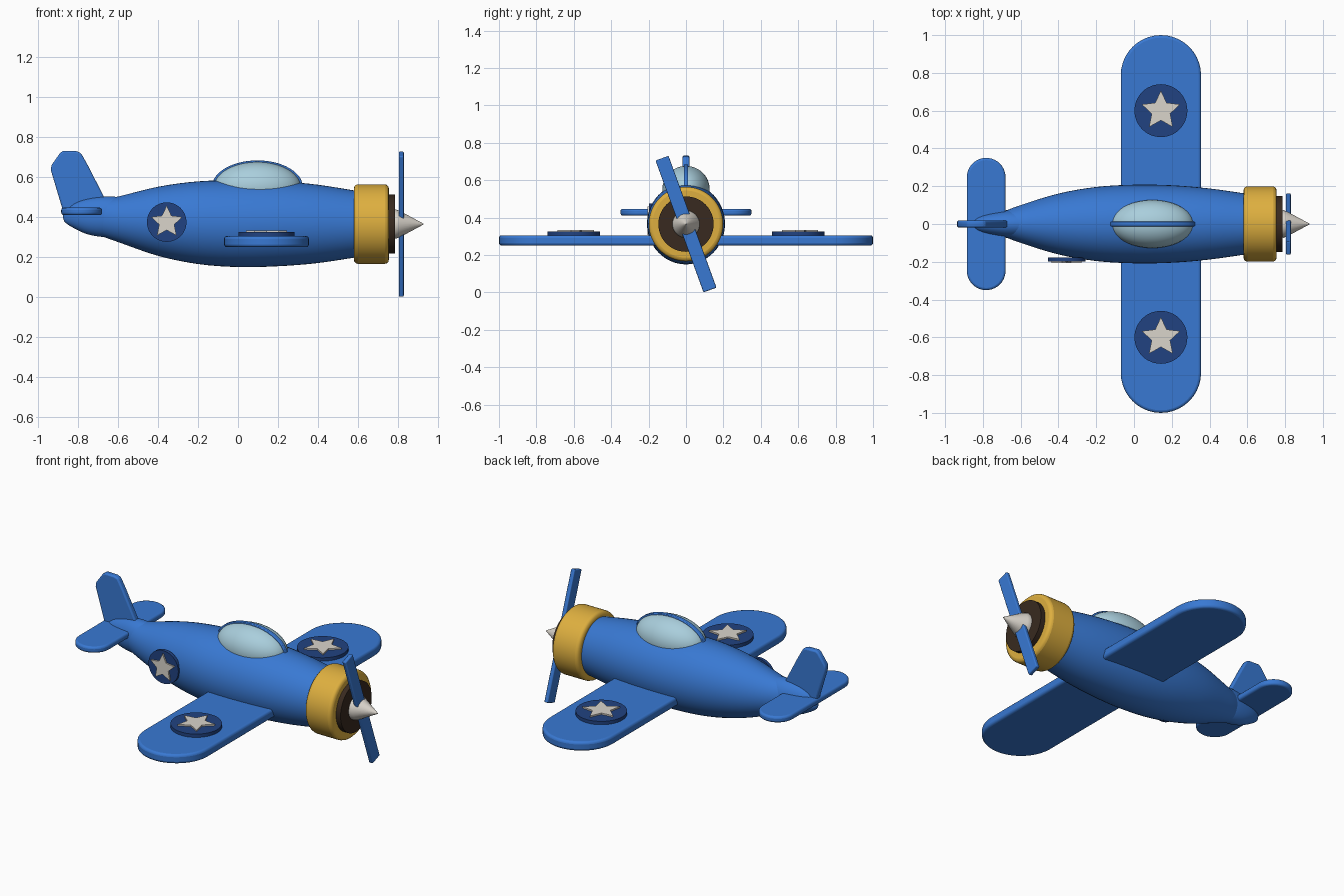
import bpy, bmesh, math
from mathutils import Matrix, Vector

if "Cube" in bpy.data.objects:
    bpy.data.objects.remove(bpy.data.objects["Cube"])


def material(name, r, g, b):
    m = bpy.data.materials.new(name)
    m.diffuse_color = (r, g, b, 1)
    m.use_nodes = True
    m.node_tree.nodes["Principled BSDF"].inputs["Base Color"].default_value = m.diffuse_color
    return m


BLUE = material("blue paint", 0.04, 0.19, 0.65)
NAVY = material("navy", 0.015, 0.055, 0.22)
WHITE = material("off white", 0.70, 0.66, 0.60)
YELLOW = material("yellow", 0.73, 0.43, 0.05)
GLASS = material("pale glass", 0.40, 0.62, 0.72)
DARK = material("dark brown", 0.04, 0.023, 0.014)
AXIS_Z = 0.365                      # height of the engine axis


def finish(name, bm, mat, bevel=0.0, angle=40):
    bmesh.ops.recalc_face_normals(bm, faces=bm.faces)
    me = bpy.data.meshes.new(name)
    bm.to_mesh(me)
    bm.free()
    me.materials.append(mat)
    ob = bpy.data.objects.new(name, me)
    bpy.context.collection.objects.link(ob)
    bpy.ops.object.select_all(action='DESELECT')
    ob.select_set(True)
    bpy.context.view_layer.objects.active = ob
    bpy.ops.object.shade_smooth_by_angle(angle=math.radians(angle))
    if bevel:
        mod = ob.modifiers.new("Bevel", 'BEVEL')
        mod.width, mod.segments = bevel, 3
        mod.limit_method = 'ANGLE'
        mod.angle_limit = math.radians(40)
    return ob


def skin(name, rings, mat, bevel=0.0, angle=40):
    """Join equal rings of points and cap both ends."""
    bm = bmesh.new()
    vs = [[bm.verts.new(p) for p in ring] for ring in rings]
    n = len(vs[0])
    for a, b in zip(vs, vs[1:]):
        for i in range(n):
            bm.faces.new((a[i], a[(i + 1) % n], b[(i + 1) % n], b[i]))
    bm.faces.new(vs[0])
    bm.faces.new(vs[-1])
    return finish(name, bm, mat, bevel, angle)


def loft(name, stations, mat, steps=4, sides=48, angle=40):
    """Elliptical sections along x: (x, centre z, half width, half height)."""
    s = [Vector(p) for p in stations]
    s = [2 * s[0] - s[1]] + s + [2 * s[-1] - s[-2]]
    path = []
    for a, b, c, d in zip(s, s[1:], s[2:], s[3:]):
        for k in range(steps):
            t = k / steps
            path.append(0.5 * (2 * b + (c - a) * t + (2 * a - 5 * b + 4 * c - d) * t ** 2
                               + (3 * b - a - 3 * c + d) * t ** 3))
    path.append(s[-2])
    rings = [[(x, ry * math.cos(w), z + rz * math.sin(w))
              for w in (2 * math.pi * i / sides for i in range(sides))]
             for x, z, ry, rz in path]
    return skin(name, rings, mat, angle=angle)


def slab(name, outline, depth, matrix, mat, bevel=0.0):
    """Extrude a flat outline by depth along local z, then place it."""
    rings = [[matrix @ Vector((x, y, z)) for x, y in outline] for z in (0, depth)]
    return skin(name, rings, mat, bevel)


def ellipsoid(name, centre, radii, mat):
    bm = bmesh.new()
    bmesh.ops.create_uvsphere(bm, u_segments=48, v_segments=24, radius=1,
                              matrix=Matrix.Translation(centre) @ Matrix.Diagonal((*radii, 1)))
    return finish(name, bm, mat, angle=60)


def circle(r, n=48):
    return [(r * math.cos(2 * math.pi * i / n), r * math.sin(2 * math.pi * i / n)) for i in range(n)]


def stadium(r, half_length, n=20):
    pts = []
    for sign in (1, -1):
        for i in range(n + 1):
            w = math.pi * i / n
            pts.append((sign * r * math.cos(w), sign * (half_length - r + r * math.sin(w))))
    return pts


def star(r):
    return [((r if i % 2 == 0 else r * 0.48) * math.cos(math.pi / 2 + math.pi * i / 5),
             (r if i % 2 == 0 else r * 0.48) * math.sin(math.pi / 2 + math.pi * i / 5))
            for i in range(10)]


def roundel(name, matrix, disc_r, star_r, depth):
    slab(name + "_disc", circle(disc_r), depth, matrix, NAVY)
    slab(name + "_star", star(star_r), 0.009, matrix @ Matrix.Translation((0, 0, depth)), WHITE)


# Body
loft("fuselage", [(-0.71, 0.399, 0.058, 0.085), (-0.6, 0.389, 0.100, 0.114),
                  (-0.4, 0.379, 0.161, 0.173), (-0.2, 0.372, 0.196, 0.207),
                  (0.0, 0.367, 0.208, 0.217), (0.2, 0.367, 0.205, 0.213),
                  (0.4, 0.366, 0.188, 0.196), (0.62, AXIS_Z, 0.157, 0.162)], BLUE)
loft("tail_cone", [(-0.876, 0.402, 0.004, 0.006), (-0.865, 0.403, 0.020, 0.030),
                   (-0.82, 0.408, 0.044, 0.064), (-0.75, 0.404, 0.062, 0.091),
                   (-0.66, 0.402, 0.074, 0.102), (-0.56, 0.402, 0.070, 0.095)], BLUE)

# Wing and tail surfaces
slab("wing", stadium(0.2125, 1.0), 0.055, Matrix.Translation((0.1425, 0, 0.25)), BLUE, 0.014)
slab("tailplane", stadium(0.1025, 0.35), 0.037, Matrix.Translation((-0.7825, 0, 0.41)), BLUE, 0.012)
UPRIGHT = Matrix.Rotation(math.pi / 2, 4, 'X')      # outline x, y becomes x, z
slab("fin", [(-0.87, 0.41), (-0.66, 0.44), (-0.67, 0.50), (-0.755, 0.665), (-0.787, 0.722),
             (-0.81, 0.73), (-0.875, 0.732), (-0.89, 0.722), (-0.934, 0.66), (-0.937, 0.635)],
     0.036, Matrix.Translation((0, 0.018, 0)) @ UPRIGHT, BLUE, 0.009)

# Cockpit
ellipsoid("canopy", (0.097, 0, 0.55), (0.218, 0.127, 0.126), GLASS)
slab("canopy_frame", [(0.097 + x * 0.228, 0.55 + y * 0.134) for x, y in circle(1, 64)],
     0.024, Matrix.Translation((0, 0.012, 0)) @ UPRIGHT, BLUE, 0.004)

# Engine and propeller
FORWARD = Matrix.Rotation(math.pi / 2, 4, 'Y')      # local z becomes x


def on_axis(x):
    return Matrix.Translation((x, 0, AXIS_Z)) @ FORWARD


slab("cowling", circle(0.199, 64), 0.175, on_axis(0.58), YELLOW, 0.02)
slab("engine_face", circle(0.148), 0.045, on_axis(0.74), DARK)
skin("spinner", [[on_axis(x) @ Vector((a, b, 0)) for a, b in circle(r, 32)]
                 for x, r in ((0.78, 0.070), (0.79, 0.073), (0.81, 0.066), (0.93, 0.0015))], WHITE)
slab("propeller", [(-0.375, -0.037), (0.375, -0.037), (0.375, 0.037), (-0.375, 0.037)], 0.025,
     Matrix.Translation((0.805, 0, AXIS_Z)) @ Matrix.Rotation(math.radians(20), 4, 'X') @ FORWARD,
     BLUE, 0.006)

# Star badges on both wings and one side of the body
for side, label in ((1, "left"), (-1, "right")):
    roundel(label + "_wing_badge", Matrix.Translation((0.1425, 0.6 * side, 0.30)), 0.14, 0.107, 0.025)
roundel("side_badge", Matrix.Translation((-0.357, -0.178, 0.375)) @ UPRIGHT, 0.099, 0.083, 0.02)
